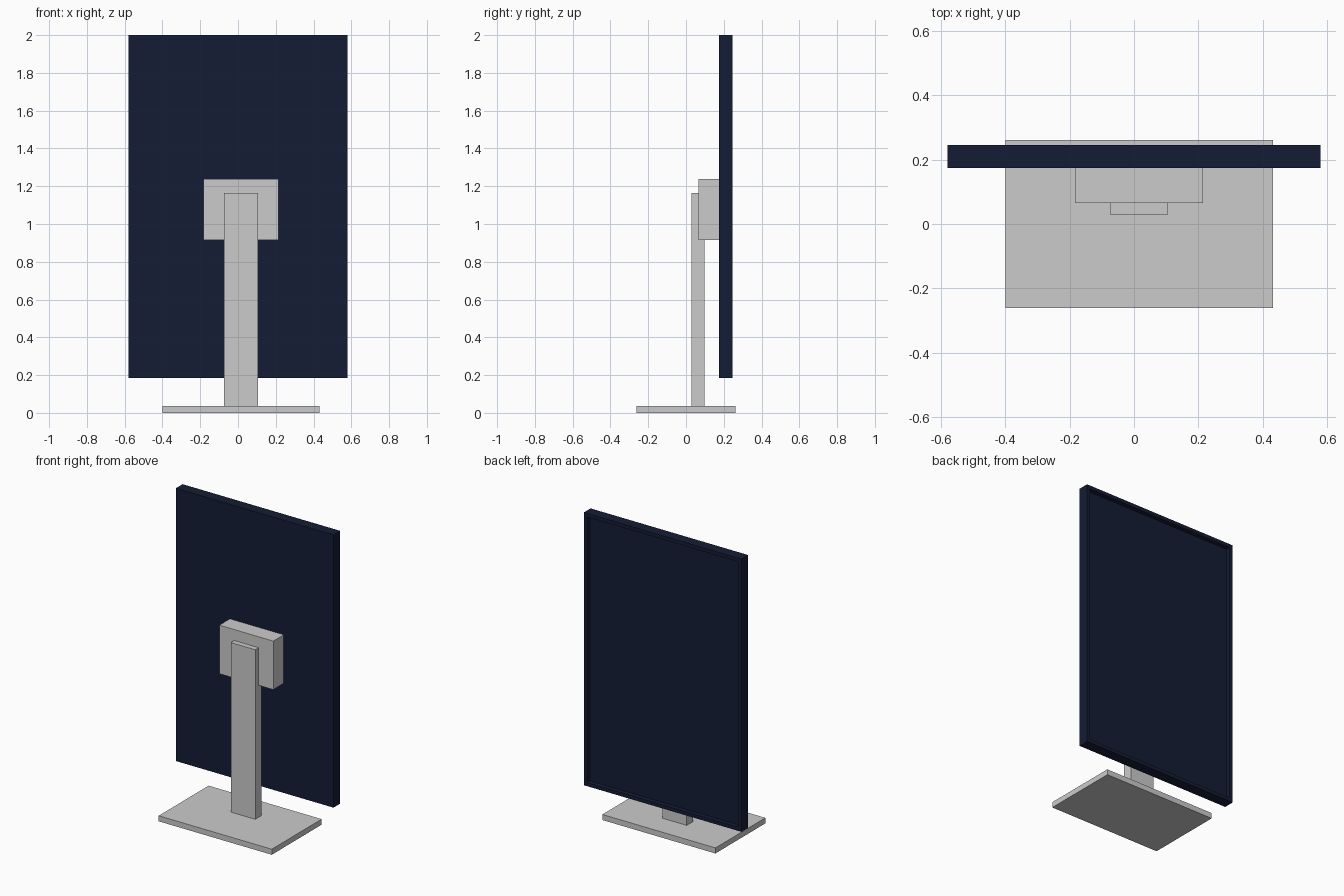
import bpy, bmesh

if "Cube" in bpy.data.objects:
    bpy.data.objects.remove(bpy.data.objects["Cube"])

navy = bpy.data.materials.new("navy")
navy.diffuse_color = (0.007, 0.012, 0.035, 1)
navy.use_nodes = True
navy.node_tree.nodes["Principled BSDF"].inputs["Base Color"].default_value = navy.diffuse_color


def box(name, x, y, z, mat=None):
    """Box spanning the given (min, max) ranges."""
    bm = bmesh.new()
    bmesh.ops.create_cube(bm, size=1)
    for v in bm.verts:
        v.co = [r[0] + (c + 0.5) * (r[1] - r[0]) for c, r in zip(v.co, (x, y, z))]
    mesh = bpy.data.meshes.new(name)
    bm.to_mesh(mesh)
    bm.free()
    obj = bpy.data.objects.new(name, mesh)
    bpy.context.collection.objects.link(obj)
    if mat:
        mesh.materials.append(mat)
    return obj


# Stand
box("base_plate", (-0.40, 0.432), (-0.262, 0.262), (0, 0.037))
box("stand_post", (-0.074, 0.106), (0.03, 0.098), (0.037, 1.165))
box("mount_block", (-0.183, 0.214), (0.065, 0.176), (0.915, 1.238))

# Display housing with a recessed screen on the +y side
display = box("display_panel", (-0.58, 0.58), (0.175, 0.246), (0.186, 2.0), navy)
bm = bmesh.new()
bm.from_mesh(display.data)
bm.normal_update()
screen = max(bm.faces, key=lambda f: f.calc_center_median().y)
bmesh.ops.inset_region(bm, faces=[screen], thickness=0.034)
bezel_in = bmesh.ops.extrude_discrete_faces(bm, faces=[screen])["faces"][0]
for v in bezel_in.verts:
    v.co.y -= 0.03
bm.to_mesh(display.data)
bm.free()
